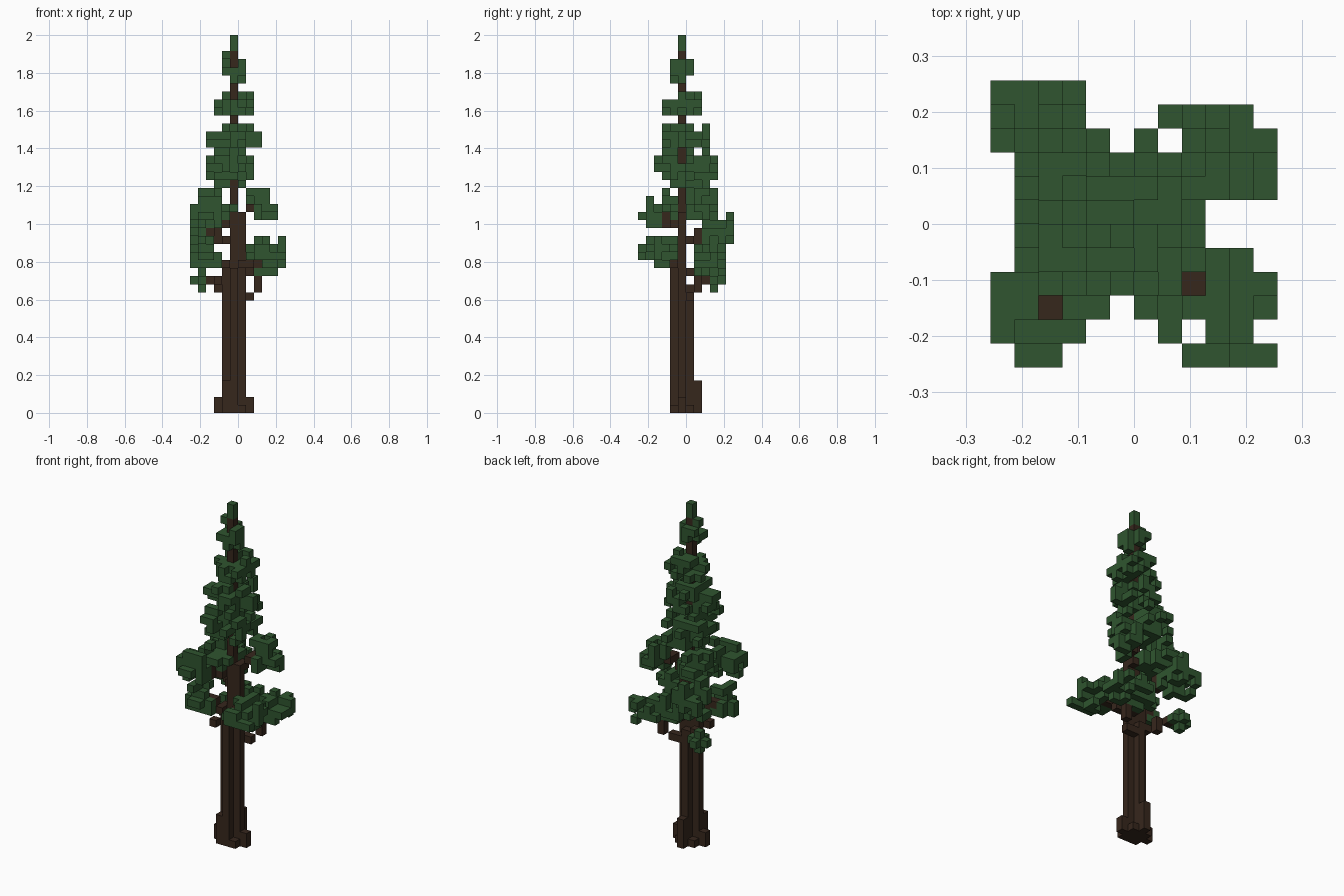
import bpy
import bmesh
import random
from itertools import product
from mathutils import Vector

# The tree sits on a grid of cubes, twelve cells wide and deep
CELL = 2 / 47
GRID_CENTRE = Vector((6, 6, 0))
TRUNK = 5
random.seed(4)

default_cube = bpy.data.objects.get("Cube")
if default_cube:
    bpy.data.objects.remove(default_cube, do_unlink=True)


def make_material(name, colour):
    material = bpy.data.materials.new(name)
    material.use_nodes = True
    material.diffuse_color = colour
    shader = material.node_tree.nodes["Principled BSDF"]
    shader.inputs["Base Color"].default_value = colour
    shader.inputs["Roughness"].default_value = 0.9
    return material


bark = make_material("dark bark brown", (0.037, 0.02, 0.012, 1))
needles = make_material("pine needle green", (0.029, 0.091, 0.029, 1))


def column(dx, dy, height):
    """Cells of an upright post beside the trunk's axis."""
    return {(TRUNK + dx, TRUNK + dy, z) for z in range(height)}


def middle_cell(corner, size):
    return [c + (s - 1) // 2 for c, s in zip(corner, size)]


def branch(corner, size):
    """Cells of a limb running from the trunk most of the way into a clump."""
    end = Vector(middle_cell(corner, size))
    start = Vector((TRUNK, TRUNK, end.z - 1))
    steps = 12
    return {tuple(round(c) for c in start.lerp(end, 0.8 * i / steps))
            for i in range(steps + 1)}


def clump(corner, size):
    """Cells of a rounded tuft: a cross of shoots filled with random sprays."""
    heart = middle_cell(corner, size)
    inside = set()
    shoots = set()
    for cell in product(*(range(c, c + s) for c, s in zip(corner, size))):
        offsets = [(p - c - (s - 1) / 2) / (s / 2)
                   for p, c, s in zip(cell, corner, size)]
        if sum(o * o for o in offsets) < 1.35:
            inside.add(cell)
        if sum(p == h for p, h in zip(cell, heart)) >= 2:
            shoots.add(cell)
    sprays = set()
    for x, y, z in sorted(inside):
        if random.random() < 0.27:
            along_x = random.random() < 0.5
            sprays |= {(x, y, z), (x + along_x, y + (not along_x), z)}
    return shoots | (sprays & inside)


# Tufts around the trunk, from the tip down: lowest corner cell and size
crown = {
    "crown_tip": ((5, 5, 45), (1, 1, 2)),
    "crown_top_whorl": ((4, 4, 41), (3, 3, 4)),
    "crown_upper_whorl": ((3, 3, 37), (5, 5, 3)),
    "crown_middle_whorl": ((2, 3, 33), (7, 6, 3)),
    "crown_lower_whorl": ((2, 2, 28), (6, 8, 5)),
    "crown_skirt": ((1, 3, 24), (5, 7, 4)),
    "crown_back_tuft": ((4, 7, 17), (5, 2, 4)),
}

# Tufts carried out on branches, in an upper and a lower tier
boughs = {
    "upper_back_left_bough": ((7, 6, 24), (4, 4, 4)),
    "upper_front_right_bough": ((0, 0, 23), (4, 4, 4)),
    "back_right_bough": ((0, 8, 20), (4, 4, 5)),
    "front_left_bough": ((7, 0, 18), (5, 5, 4)),
    "back_left_bough": ((7, 7, 17), (5, 4, 3)),
    "front_right_bough": ((0, 2, 18), (4, 3, 4)),
    "low_back_right_bough": ((0, 8, 15), (3, 3, 3)),
}

# Trunk: a tall core, with a rib and a flared root on each side
trunk = column(0, 0, 45)
roots = column(-1, -1, 4)
for dx, dy, rib, root in ((-1, 0, 18, 2), (1, 0, 24, 2),
                          (0, -1, 18, 0), (0, 1, 16, 4)):
    trunk |= column(dx, dy, rib)
    roots |= column(2 * dx, 2 * dy, root) | column(dx + dy, dy - dx, 1)
    roots |= column(dx - dy, dy + dx, 1)

# Branches, with a few bare stubs under the foliage
branches = {(6, 6, 14), (7, 6, 14), (8, 7, 15), (8, 7, 16), (3, 4, 16)}
for corner, size in boughs.values():
    branches |= branch(corner, size)

layers = [("trunk", trunk, bark), ("roots", roots, bark),
          ("branches", branches, bark)]
for name, (corner, size) in {**crown, **boughs}.items():
    layers.append((name, clump(corner, size), needles))

# Each cell belongs to the first part that claims it
taken = set()
parts = []
for name, cells, material in layers:
    parts.append((name, cells - taken, material))
    taken |= cells

AXES = (Vector((1, 0, 0)), Vector((0, 1, 0)), Vector((0, 0, 1)))


def build_part(name, cells, material):
    """Make the outer skin of a set of cells, leaving out buried faces."""
    bm = bmesh.new()
    for cell in sorted(cells):
        centre = Vector(cell) - GRID_CENTRE + sum(AXES, Vector()) / 2
        for a, sign in product(range(3), (-1, 1)):
            normal = AXES[a] * sign
            if tuple(int(n) for n in Vector(cell) + normal) in taken:
                continue
            u = AXES[(a + 1) % 3] / 2
            v = normal.cross(u)
            middle = centre + normal / 2
            corners = (middle - u - v, middle + u - v,
                       middle + u + v, middle - u + v)
            bm.faces.new([bm.verts.new(c * CELL) for c in corners])
    bmesh.ops.remove_doubles(bm, verts=bm.verts, dist=CELL / 100)
    mesh = bpy.data.meshes.new(name)
    bm.to_mesh(mesh)
    bm.free()
    mesh.materials.append(material)
    bpy.context.collection.objects.link(bpy.data.objects.new(name, mesh))


for name, cells, material in parts:
    build_part(name, cells, material)
